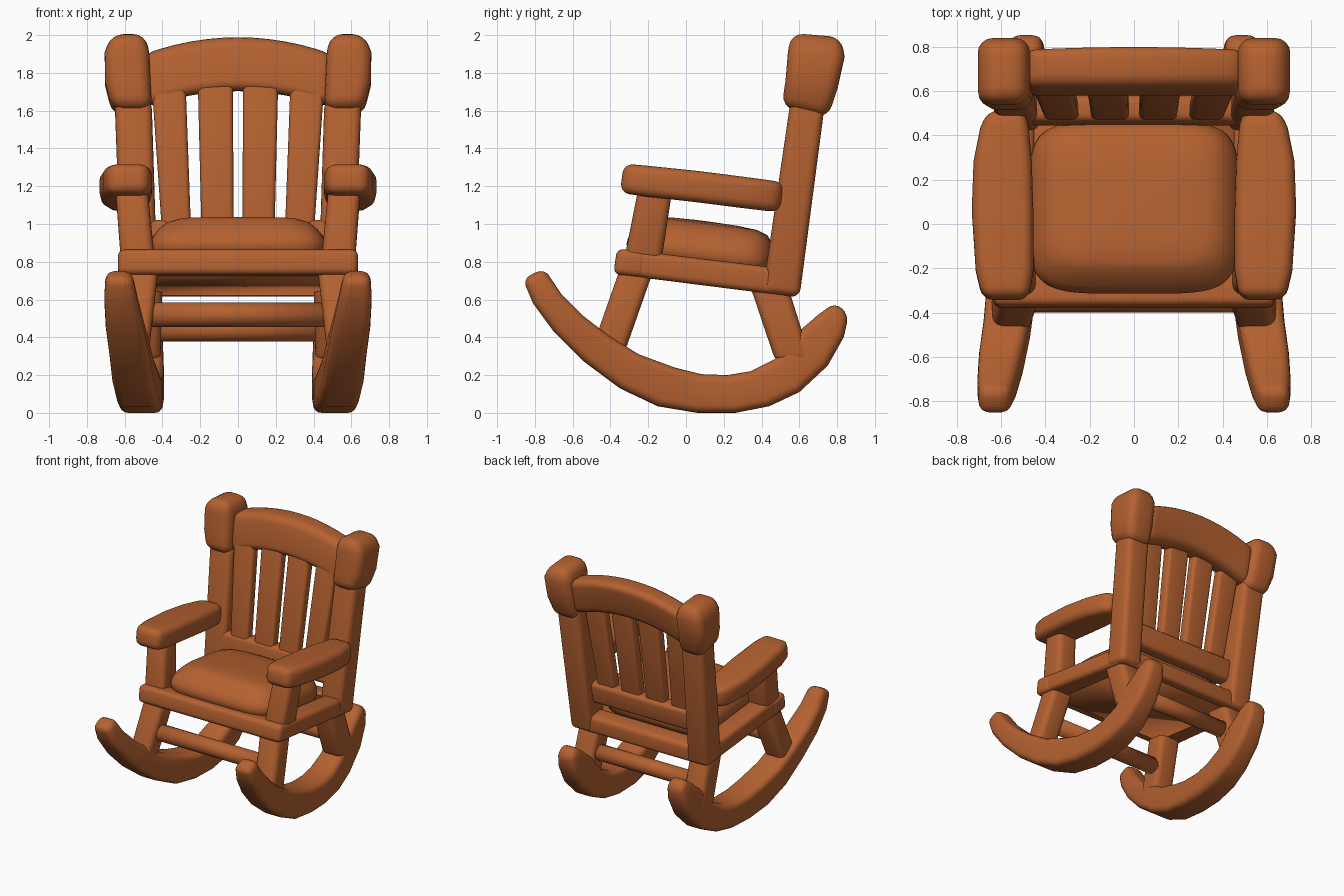
import bpy, bmesh, math

if "Cube" in bpy.data.objects:
    bpy.data.objects.remove(bpy.data.objects["Cube"], do_unlink=True)

WOOD_COLOR = (0.46, 0.12, 0.03, 1)
wood = bpy.data.materials.new("warm_wood")
wood.use_nodes = True
wood.diffuse_color = WOOD_COLOR
shader = wood.node_tree.nodes["Principled BSDF"]
shader.inputs["Base Color"].default_value = WOOD_COLOR
shader.inputs["Roughness"].default_value = 0.7


def loft(name, rings, bevel=0.042, mirror=False):
    """Skin a list of closed rings, cap the ends and round the edges."""
    bm = bmesh.new()
    loops = [[bm.verts.new(p) for p in ring] for ring in rings]
    n = len(loops[0])
    for a, b in zip(loops, loops[1:]):
        for i in range(n):
            j = (i + 1) % n
            bm.faces.new((a[i], a[j], b[j], b[i]))
    bm.faces.new(loops[0])
    bm.faces.new(loops[-1])
    bmesh.ops.recalc_face_normals(bm, faces=bm.faces)
    for f in bm.faces:
        f.smooth = True
    mesh = bpy.data.meshes.new(name)
    bm.to_mesh(mesh)
    bm.free()
    mesh.materials.append(wood)
    obj = bpy.data.objects.new(name, mesh)
    bpy.context.collection.objects.link(obj)
    if mirror:
        obj.modifiers.new("Mirror", 'MIRROR').use_mirror_merge = False
    if bevel:
        mod = obj.modifiers.new("Round", 'BEVEL')
        mod.width, mod.segments = bevel, 4
        mod.limit_method, mod.angle_limit = 'ANGLE', math.radians(42)
    return obj


def flat(x, y, z, hx, hy, tilt=0.0):
    """Rectangle across an upright part; tilt makes the back edge lower."""
    return [(x + sx * hx, y + sy * hy, z - sy * hy * tilt)
            for sx, sy in ((-1, -1), (1, -1), (1, 1), (-1, 1))]


def slab(x, hx, low, high):
    """Rectangle across a part that runs front to back."""
    return [(x - hx, *low), (x + hx, *low), (x + hx, *high), (x - hx, *high)]


def cross(x, front_low, front_high, back_high, back_low):
    """Rectangle across a part that runs left to right."""
    return [(x, *p) for p in (front_low, front_high, back_high, back_low)]


def seat_z(y):
    return 0.87 - 0.125 * (y + 0.36)


# Curved rockers, splayed toward the front: x, half width, lower, upper point
rocker = [
    (0.63, 0.07, (-0.865, 0.71), (-0.75, 0.765)),
    (0.62, 0.088, (-0.81, 0.58), (-0.66, 0.63)),
    (0.60, 0.1, (-0.70, 0.43), (-0.54, 0.51)),
    (0.575, 0.105, (-0.545, 0.275), (-0.41, 0.41)),
    (0.555, 0.11, (-0.35, 0.13), (-0.25, 0.31)),
    (0.53, 0.112, (-0.15, 0.035), (-0.06, 0.24)),
    (0.515, 0.112, (0.06, 0.0), (0.08, 0.205)),
    (0.507, 0.11, (0.26, 0.0), (0.22, 0.2)),
    (0.50, 0.108, (0.44, 0.035), (0.34, 0.22)),
    (0.493, 0.1, (0.60, 0.11), (0.47, 0.285)),
    (0.49, 0.092, (0.75, 0.25), (0.59, 0.425)),
    (0.488, 0.082, (0.835, 0.40), (0.70, 0.52)),
    (0.487, 0.068, (0.862, 0.52), (0.79, 0.585)),
]
loft("rockers", [slab(*s) for s in rocker], 0.045, True)

# Legs, arm posts and back posts
loft("front_legs", [flat(0.56, -0.415, 0.32, 0.088, 0.09),
                    flat(0.51, -0.25, 0.79, 0.092, 0.09)], mirror=True)
loft("back_legs", [flat(0.50, 0.57, 0.27, 0.09, 0.095),
                   flat(0.49, 0.43, 0.70, 0.09, 0.1)], mirror=True)
loft("arm_posts", [flat(0.53, -0.23, 0.80, 0.09, 0.1),
                   flat(0.565, -0.16, 1.20, 0.085, 0.09)], mirror=True)
loft("back_posts", [flat(0.52, 0.503, 0.625, 0.095, 0.098, 0.12),
                    flat(0.555, 0.645, 1.65, 0.098, 0.092)], mirror=True)
loft("post_caps", [flat(0.56, 0.628, 1.59, 0.105, 0.122, 0.25),
                   flat(0.583, 0.665, 1.74, 0.12, 0.138, 0.15),
                   flat(0.588, 0.69, 1.90, 0.118, 0.15, 0.1),
                   flat(0.58, 0.69, 2.0, 0.09, 0.132, 0.08)], 0.065, True)

# Seat frame with a closed bottom
loft("side_rails", [slab(0.55, 0.085, (-0.38, 0.735), (-0.36, 0.87)),
                    slab(0.525, 0.08, (0.59, 0.612), (0.59, 0.755))], 0.035, True)
loft("front_rail", [cross(x, (-0.385, 0.735), (-0.365, 0.87), (-0.21, 0.85), (-0.22, 0.715))
                    for x in (-0.635, 0.635)], 0.035)
loft("back_rail", [cross(x, (0.45, 0.632), (0.45, 0.77), (0.595, 0.752), (0.595, 0.612))
                   for x in (-0.56, 0.56)], 0.035)
loft("seat_panel", [slab(0, 0.48, (y, seat_z(y) - 0.138), (y, seat_z(y) - 0.02))
                    for y in (-0.3, 0.52)], 0)


# Soft domed cushion, stacked from rounded square rings set back as they rise
def cushion_ring(size, height, shift, steps=48):
    ring = []
    for i in range(steps):
        c, s = (f(math.tau * i / steps) for f in (math.cos, math.sin))
        x = math.copysign(abs(c) ** 0.42, c) * 0.475 * size
        y = math.copysign(abs(s) ** 0.42, s) * 0.39 * size + 0.075 + shift
        ring.append((x, y, seat_z(y) + height))
    return ring


loft("cushion", [cushion_ring(*r) for r in (
    (0.97, -0.03, 0), (1.0, 0.03, 0), (0.99, 0.065, 0.005), (0.955, 0.1, 0.015),
    (0.9, 0.135, 0.03), (0.82, 0.17, 0.035), (0.7, 0.19, 0.03),
    (0.45, 0.2, 0.015), (0.1, 0.203, 0))], 0)

# Armrests bowed outward: y, inner x, outer x, bottom and top height
arms = [(-0.35, 0.475, 0.685, 1.165, 1.32), (-0.22, 0.455, 0.715, 1.146, 1.308),
        (0.05, 0.455, 0.733, 1.116, 1.28), (0.27, 0.462, 0.725, 1.088, 1.252),
        (0.42, 0.475, 0.695, 1.07, 1.232), (0.5, 0.49, 0.66, 1.065, 1.22)]
loft("armrests", [slab((a + b) / 2, (b - a) / 2, (y, lo), (y + 0.02, hi))
                  for y, a, b, lo, hi in arms], 0.05, True)

# Arched top rail and straight lower rail of the back
arch = []
for i in range(13):
    x = -0.5 + i / 12
    drop = 0.36 * x * x
    arch.append(cross(x, (0.57, 1.71 - drop), (0.625, 1.99 - drop),
                      (0.812 - drop / 6, 1.985 - drop), (0.74, 1.70 - drop)))
loft("top_rail", arch, 0.055)
loft("lower_back_rail", [cross(x, (0.44, 0.85), (0.465, 1.025), (0.585, 1.015), (0.56, 0.84))
                         for x in (-0.5, 0.5)], 0.035)

# Four slats fanning out toward the top
for label, x0, x1, h0, h1 in (("inner", 0.108, 0.12, 0.085, 0.093),
                              ("outer", 0.325, 0.368, 0.077, 0.09)):
    loft(label + "_slats", [flat(x0, 0.505, 0.95, h0, 0.043),
                            flat(x1, 0.635, 1.76, h1, 0.043)], 0.025, True)

# Round stretchers between the legs
for label, y, z, r, half in (("front", -0.335, 0.52, 0.064, 0.53),
                             ("back", 0.51, 0.44, 0.062, 0.49)):
    loft(label + "_stretcher",
         [[(x, y + r * math.cos(math.tau * k / 16), z + r * math.sin(math.tau * k / 16))
           for k in range(16)] for x in (-half, half)], 0)
